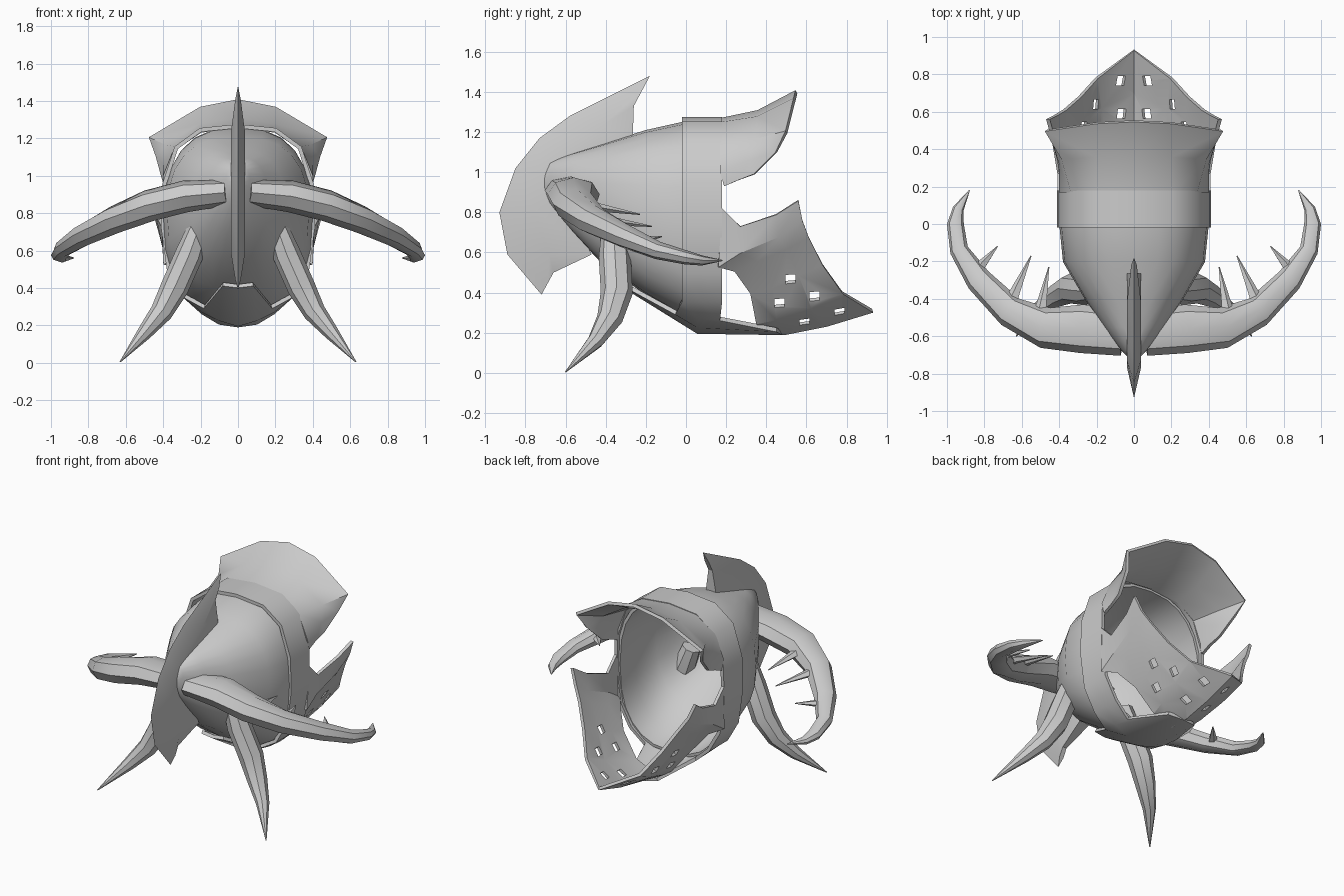
import bpy, bmesh
from math import sin, cos, pi, tau
from mathutils import Vector, Matrix

if "Cube" in bpy.data.objects:
    bpy.data.objects.remove(bpy.data.objects["Cube"])

grey = bpy.data.materials.new("plain grey")
grey.use_nodes = True
grey.diffuse_color = (.6, .6, .6, 1)
grey.node_tree.nodes["Principled BSDF"].inputs["Base Color"].default_value = (.6, .6, .6, 1)


def loft(name, rows, closed=False, mirror=True, thick=0, smooth=40):
    """Skin a list of point rows; closed rows become capped solids."""
    bm = bmesh.new()
    grid = [[bm.verts.new(p) for p in row] for row in rows]
    count = len(rows[0])
    for a, b in zip(grid, grid[1:]):
        for i in range(count if closed else count - 1):
            j = (i + 1) % count
            bm.faces.new((a[i], a[j], b[j], b[i]))
    if closed:
        bm.faces.new(grid[0])
        bm.faces.new(grid[-1])
    bmesh.ops.recalc_face_normals(bm, faces=bm.faces)
    mesh = bpy.data.meshes.new(name)
    bm.to_mesh(mesh)
    bm.free()
    mesh.materials.append(grey)
    obj = bpy.data.objects.new(name, mesh)
    bpy.context.collection.objects.link(obj)
    bpy.ops.object.select_all(action="DESELECT")
    bpy.context.view_layer.objects.active = obj
    obj.select_set(True)
    if mirror:
        obj.modifiers.new("mirror", "MIRROR")
        bpy.ops.object.modifier_apply(modifier="mirror")
    if thick:
        solid = obj.modifiers.new("thickness", "SOLIDIFY")
        solid.thickness = thick
        solid.offset = 0
        bpy.ops.object.modifier_apply(modifier="thickness")
    bpy.ops.object.shade_smooth_by_angle(angle=smooth * pi / 180)
    return obj


def tube(name, stations, ref, sides=8):
    """Tapered tube through stations of x, y, z, half width, half height."""
    points = [Vector(s[:3]) for s in stations]
    rows = []
    for i, (x, y, z, wide, high) in enumerate(stations):
        tangent = points[min(i + 1, len(points) - 1)] - points[max(i - 1, 0)]
        side = tangent.cross(Vector(ref)).normalized()
        up = side.cross(tangent).normalized()
        rows.append([points[i] + side * wide * cos(k * tau / sides) + up * high * sin(k * tau / sides)
                     for k in range(sides)])
    return loft(name, rows, closed=True)


# Hollow head shell, open at the back: y, half width, top, bottom
def head_section(y, half, top, bottom, steps=12):
    def soften(v):
        return abs(v) ** .8 * (1 if v > 0 else -1)
    middle, tall = (top + bottom) / 2, (top - bottom) / 2
    return [(half * soften(sin(pi * i / steps)) if 0 < i < steps else 0, y,
             middle + tall * soften(cos(pi * i / steps))) for i in range(steps + 1)]


loft("head_shell", [head_section(*s) for s in (
    (-.71, .02, .98, .92), (-.67, .06, 1.05, .84), (-.55, .15, 1.09, .7),
    (-.42, .24, 1.13, .56), (-.2, .37, 1.2, .4), (0, .39, 1.245, .28),
    (.16, .39, 1.25, .26))], thick=.02)

# Band around the back of the head, with tongues under the chin
outline = [(0, 1.265), (.2, 1.245), (.33, 1.15), (.395, .95), (.4, .72),
           (.37, .5), (.29, .36)]
band = [[(x, y, z) for x, z in outline] for y in (-.02, .08, .18)]
band[0] += [(.18, -.05, .3), (.08, -.27, .42), (0, -.27, .41)]
band[1] += [(.19, .06, .28), (.1, .06, .235), (0, .06, .205)]
band[2] += [(.19, .17, .27), (.1, .45, .215), (0, .48, .2)]
loft("head_band", band, thick=.022)

# Flared upper guard behind the band
loft("upper_flare", [
    [(0, .17, 1.26), (.2, .17, 1.24), (.33, .17, 1.15), (.39, .17, 1), (.39, .19, .93)],
    [(0, .36, 1.3), (.2, .36, 1.27), (.38, .35, 1.16), (.39, .32, 1.06), (.39, .26, .96)],
    [(0, .55, 1.4), (.2, .54, 1.36), (.47, .5, 1.2), (.43, .45, 1.1), (.4, .34, .99)]],
    thick=.02)

# Keeled jaw plate reaching back from the band
jaw = loft("jaw_plate", [
    [(0, .36, .2), (.13, .35, .25), (.25, .32, .4), (.33, .24, .51), (.39, .16, .53), (.4, .18, .82)],
    [(0, .5, .2), (.15, .45, .27), (.26, .43, .43), (.34, .35, .56), (.39, .27, .6), (.4, .27, .73)],
    [(0, .7, .24), (.18, .62, .33), (.28, .56, .49), (.36, .5, .62), (.41, .46, .68), (.43, .45, .79)],
    [(0, .93, .31), (.2, .78, .4), (.29, .68, .54), (.37, .61, .68), (.42, .58, .76), (.46, .56, .86)]],
    thick=.02, smooth=30)

# Square vents cut through the jaw plate
bm = bmesh.new()
for x, y, z in ((.07, .765, .32), (.19, .64, .41), (.06, .59, .275), (.26, .52, .49), (.2, .465, .36)):
    for side in (1, -1):
        place = (Matrix.Translation((side * x, y, z)) @ Matrix.Rotation(side * pi / 4, 4, "Y").inverted()
                 @ Matrix.Diagonal((.05, .05, .12, 1)))
        bmesh.ops.create_cube(bm, size=1, matrix=place)
vents = bpy.data.meshes.new("vent_cutter")
bm.to_mesh(vents)
bm.free()
cutter = bpy.data.objects.new("vent_cutter", vents)
bpy.context.collection.objects.link(cutter)
cutter.hide_render = True
cut = jaw.modifiers.new("vents", "BOOLEAN")
cut.object = cutter
cut.operation = "DIFFERENCE"
bpy.context.view_layer.objects.active = jaw
bpy.ops.object.modifier_apply(modifier="vents")
bpy.data.objects.remove(cutter)

# Crest fin: sharp outer edge and thick root, as y and z pairs
fin_outer = [(-.18, 1.48), (-.58, 1.28), (-.73, 1.17), (-.85, 1.02), (-.93, .8), (-.89, .59), (-.72, .39)]
fin_root = [(-.26, 1.33), (-.265, 1.18), (-.48, 1.05), (-.6, .97), (-.6, .85), (-.47, .59), (-.66, .5)]
rows = []
for i, (outer, root) in enumerate(zip(fin_outer, fin_root)):
    edge, base = Vector((0, *outer)), Vector((0, *root))
    wide = Vector((.015 if i in (0, len(fin_root) - 1) else .038, 0, 0))
    middle = edge.lerp(base, .5)
    rows.append([edge, middle + wide, base + wide, base - wide, middle - wide])
loft("crest_fin", rows, closed=True, mirror=False, smooth=20)

# Sweeping side tusks with inner spikes
tube("side_tusks", [
    (.06, -.58, .91, .125, .07), (.28, -.56, .89, .13, .085), (.475, -.555, .84, .11, .085),
    (.66, -.47, .765, .085, .075), (.83, -.3, .68, .07, .06), (.935, -.14, .61, .05, .045),
    (.955, 0, .575, .045, .035), (.94, .08, .56, .03, .025), (.88, .18, .56, .003, .003)], (0, 0, 1))
for place, base, tip in (("inner", (.5, -.47, .83), (.455, -.23, .79)),
                         ("middle", (.65, -.4, .76), (.55, -.17, .73)),
                         ("outer", (.84, -.25, .66), (.73, -.12, .68))):
    tube(place + "_tusk_spikes", [(*base, .035, .025), (*tip, .003, .003)], (0, 0, 1), sides=5)

# Curved fangs below the tusks
tube("lower_fangs", [
    (.21, -.36, .72, .06, .06), (.26, -.355, .58, .075, .08), (.34, -.345, .4, .075, .08),
    (.41, -.38, .27, .06, .065), (.5, -.45, .16, .04, .042), (.63, -.6, .005, .003, .003)], (0, 1, 0))
